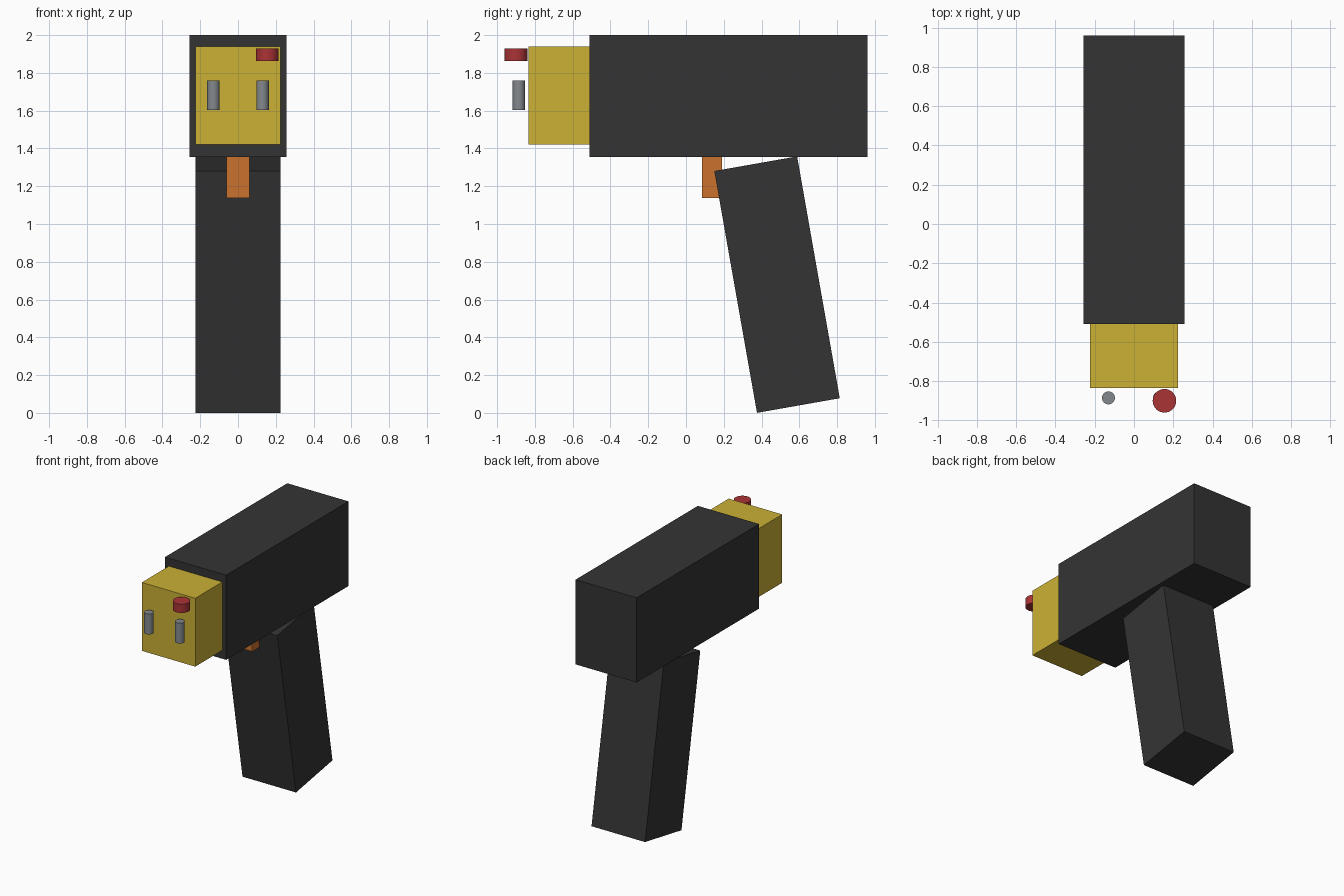
import bpy
import math

cube = bpy.data.objects.get("Cube")
if cube:
    bpy.data.objects.remove(cube, do_unlink=True)


def material(name, r, g, b):
    mat = bpy.data.materials.new(name)
    mat.use_nodes = True
    mat.diffuse_color = (r, g, b, 1)
    mat.node_tree.nodes["Principled BSDF"].inputs["Base Color"].default_value = (r, g, b, 1)
    return mat


charcoal = material("charcoal", 0.034, 0.034, 0.034)
yellow = material("yellow", 0.60, 0.44, 0.036)
orange = material("orange", 0.60, 0.17, 0.028)
red = material("red", 0.40, 0.033, 0.036)
steel = material("steel grey", 0.23, 0.25, 0.27)


def box(name, mat, center, size, tilt=0):
    bpy.ops.mesh.primitive_cube_add(size=1, location=center)
    ob = bpy.context.object
    ob.name = name
    ob.scale = size
    ob.rotation_euler.x = math.radians(tilt)
    ob.data.materials.append(mat)


def cylinder(name, mat, center, radius, height):
    bpy.ops.mesh.primitive_cylinder_add(vertices=32, radius=radius, depth=height, location=center)
    bpy.context.object.name = name
    bpy.context.object.data.materials.append(mat)
    bpy.ops.object.shade_smooth_by_angle(angle=math.radians(30))


# Main housing, nose block, handle and trigger
box("body", charcoal, (0, 0.225, 1.678), (0.515, 1.47, 0.644))
box("nose_block", yellow, (0, -0.66, 1.68), (0.45, 0.35, 0.52))
box("handle", charcoal, (0, 0.482, 0.679), (0.45, 0.445, 1.30), tilt=10)
box("trigger", orange, (0, 0.138, 1.248), (0.12, 0.105, 0.22))

# Floating contact pins and button ahead of the nose
for side, x in (("left", 0.13), ("right", -0.13)):
    cylinder(side + "_contact_pin", steel, (x, -0.885, 1.682), 0.033, 0.155)
cylinder("button", red, (0.155, -0.9, 1.895), 0.06, 0.066)
